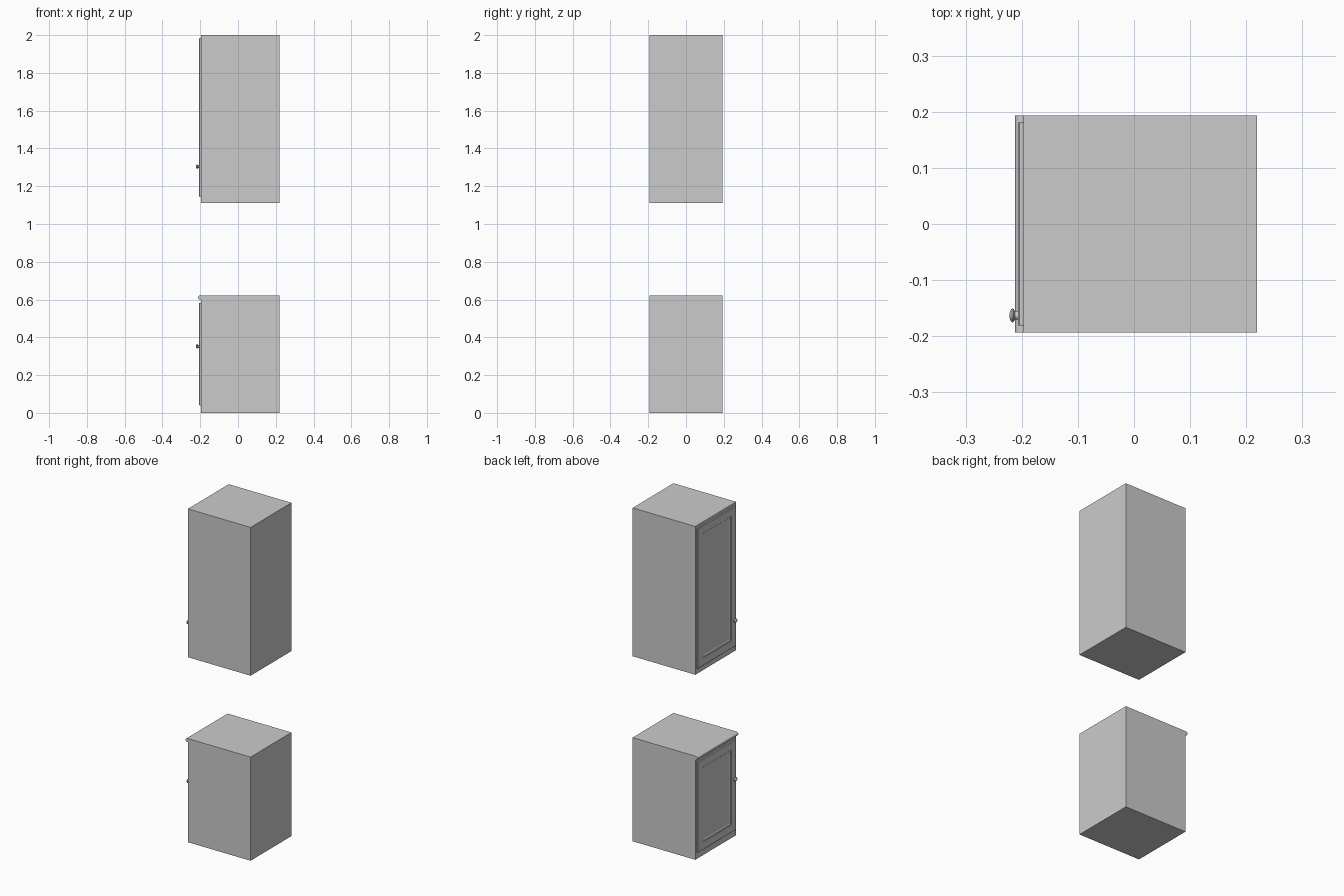
import bpy, bmesh, math

if "Cube" in bpy.data.objects:
    bpy.data.objects.remove(bpy.data.objects["Cube"])

X_FRONT, X_BACK, HALF_W = -0.197, 0.219, 0.1935


def make_object(name, bm):
    bmesh.ops.recalc_face_normals(bm, faces=bm.faces[:])
    mesh = bpy.data.meshes.new(name)
    bm.to_mesh(mesh)
    bm.free()
    obj = bpy.data.objects.new(name, mesh)
    bpy.context.collection.objects.link(obj)
    return obj


def smooth(obj):
    bpy.ops.object.select_all(action='DESELECT')
    obj.select_set(True)
    bpy.context.view_layer.objects.active = obj
    bpy.ops.object.shade_smooth_by_angle(angle=math.radians(35))


def bridge(bm, rings):
    for a, b in zip(rings, rings[1:]):
        n = len(a)
        for i in range(n):
            j = (i + 1) % n
            bm.faces.new((a[i], a[j], b[j], b[i]))
    bm.faces.new(rings[0])
    bm.faces.new(rings[-1])


def carcass(name, z0, z1):
    bm = bmesh.new()
    rings = [[bm.verts.new((x, y, z)) for x, y in (
        (X_FRONT, -HALF_W), (X_BACK, -HALF_W), (X_BACK, HALF_W), (X_FRONT, HALF_W))]
        for z in (z0, z1)]
    bridge(bm, rings)
    return make_object(name, bm)


def door(name, z0, z1):
    # Nested rectangles (inset, x): slab, eased edge, frame, moulded step, sunk panel
    steps = ((0, X_FRONT), (0, -0.2045), (0.002, -0.2065), (0.046, -0.2065),
             (0.049, -0.2035), (0.055, -0.2035), (0.058, -0.2015))
    bm = bmesh.new()
    rings = []
    for d, x in steps:
        w = 0.182 - d
        rings.append([bm.verts.new((x, y, z)) for y, z in (
            (-w, z0 + d), (w, z0 + d), (w, z1 - d), (-w, z1 - d))])
    bridge(bm, rings)
    return make_object(name, bm)


def knob(name, z, y=-0.163, sides=24):
    # Lathe profile (x, radius) from door face to domed head
    profile = ((-0.2055, 0.009), (-0.208, 0.0075), (-0.212, 0.0075), (-0.2145, 0.0115),
               (-0.217, 0.0125), (-0.2195, 0.0105), (-0.2213, 0.006), (-0.222, 0.002))
    bm = bmesh.new()
    rings = [[bm.verts.new((x, y + r * math.cos(math.tau * i / sides),
                            z + r * math.sin(math.tau * i / sides)))
              for i in range(sides)] for x, r in profile]
    bridge(bm, rings)
    smooth(make_object(name, bm))


def counter_edge(name, z0, z1, segments=10):
    # Half-round nosing along the front of the lower cabinet top
    bm = bmesh.new()
    mid, r = (z0 + z1) / 2, (z1 - z0) / 2
    rings = []
    for y in (-HALF_W, HALF_W):
        pts = [(X_FRONT, z0)]
        for i in range(segments + 1):
            a = -math.pi / 2 + math.pi * i / segments
            pts.append((-0.2005 - 0.0115 * math.cos(a), mid + r * math.sin(a)))
        pts.append((X_FRONT, z1))
        rings.append([bm.verts.new((x, y, z)) for x, z in pts])
    bridge(bm, rings)
    smooth(make_object(name, bm))


# Cabinet bodies, doors and knobs
for label, body, door_z, knob_z in (
        ("lower", (0.0, 0.622), (0.04, 0.583), 0.352),
        ("upper", (1.11, 2.0), (1.144, 1.984), 1.304)):
    carcass(label + "_cabinet_body", *body)
    door(label + "_door", *door_z)
    knob(label + "_door_knob", knob_z)

counter_edge("counter_front_edge", 0.6, 0.622)
